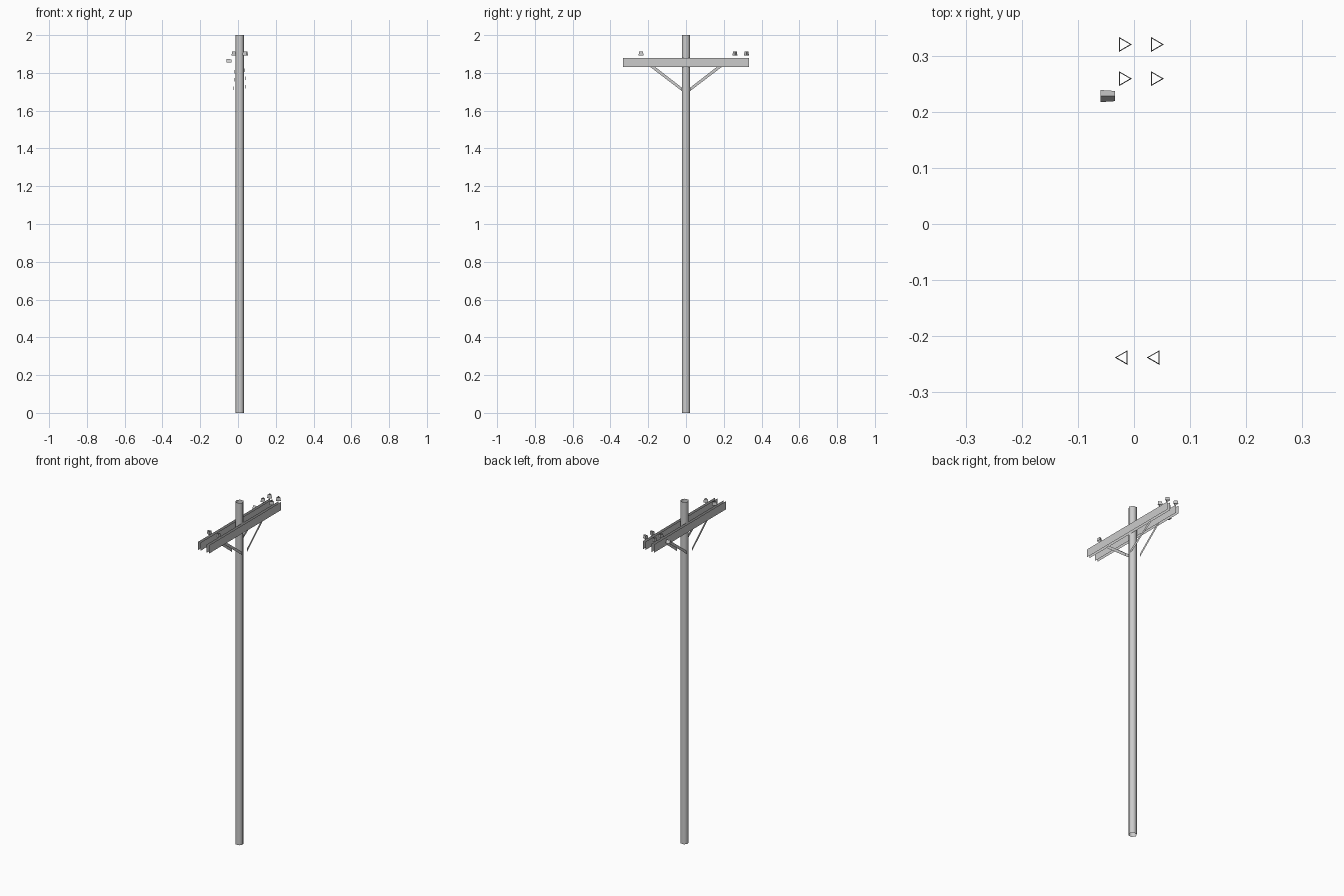
import bpy, math
from mathutils import Matrix

if "Cube" in bpy.data.objects:
    bpy.data.objects.remove(bpy.data.objects["Cube"])

CX = 0.0095                    # pole axis
BEAMS = (-0.019, 0.038)        # x centres of the two crossarms


def make(name, verts, faces, smooth=False):
    mesh = bpy.data.meshes.new(name)
    mesh.from_pydata(verts, [], faces)
    mesh.update()
    ob = bpy.data.objects.new(name, mesh)
    bpy.context.collection.objects.link(ob)
    if smooth:
        mesh.shade_smooth()
    return ob


def tube(name, n, r0, r1, h, matrix, smooth=False):
    """Open-ended n-sided tube along local z."""
    verts = []
    for r, z in ((r0, 0), (r1, h)):
        for i in range(n):
            a = 2 * math.pi * i / n
            verts.append((r * math.cos(a), r * math.sin(a), z))
    faces = [(i, (i + 1) % n, n + (i + 1) % n, n + i) for i in range(n)]
    ob = make(name, verts, faces, smooth)
    ob.matrix_world = matrix
    return ob


# Hexagonal open pole
tube("pole", 6, 0.0235, 0.0235, 2.0, Matrix.Translation((CX, 0, 0)), True)

# Crossarms: each one a pair of side boards without top, bottom or ends
for k, bx in enumerate(BEAMS):
    verts, faces = [], []
    for s in (-1, 1):
        x = bx + s * 0.008
        b = len(verts)
        verts += [(x, -s * 0.333, 1.832), (x, s * 0.333, 1.832),
                  (x, s * 0.333, 1.88), (x, -s * 0.333, 1.88)]
        faces.append((b, b + 1, b + 2, b + 3))
    make(f"crossarm_{k}", verts, faces)

# Flat diagonal braces from crossarm down to the pole
for k, side in enumerate((-1, 1)):
    for j, sy in enumerate((-1, 1)):
        profile = [(0.022, 1.704), (0.19, 1.832), (0.168, 1.835), (0.022, 1.722)]
        verts = []
        for y, z in profile:
            t = (y - 0.02) / 0.17
            verts.append((CX + side * (0.0325 - 0.008 * t), sy * y, z))
        order = (0, 1, 2, 3) if side * sy > 0 else (3, 2, 1, 0)
        make(f"brace_{k}_{j}", verts, [order])

# Three-sided insulators above the crossarms
for k, bx in enumerate(BEAMS):
    for j, (y, turn) in enumerate(((0.32, 0), (0.259, 0), (-0.238, math.pi))):
        m = Matrix.Translation((bx, y, 1.892)) @ Matrix.Rotation(turn, 4, 'Z')
        tube(f"insulator_{k}_{j}", 3, 0.0153, 0.0118, 0.02, m)

# Sideways insulator on the left crossarm
m = Matrix.Translation((-0.034, 0.228, 1.861)) @ Matrix.Rotation(-math.pi / 2, 4, 'Y')
tube("side_insulator", 3, 0.0105, 0.0125, 0.026, m)
